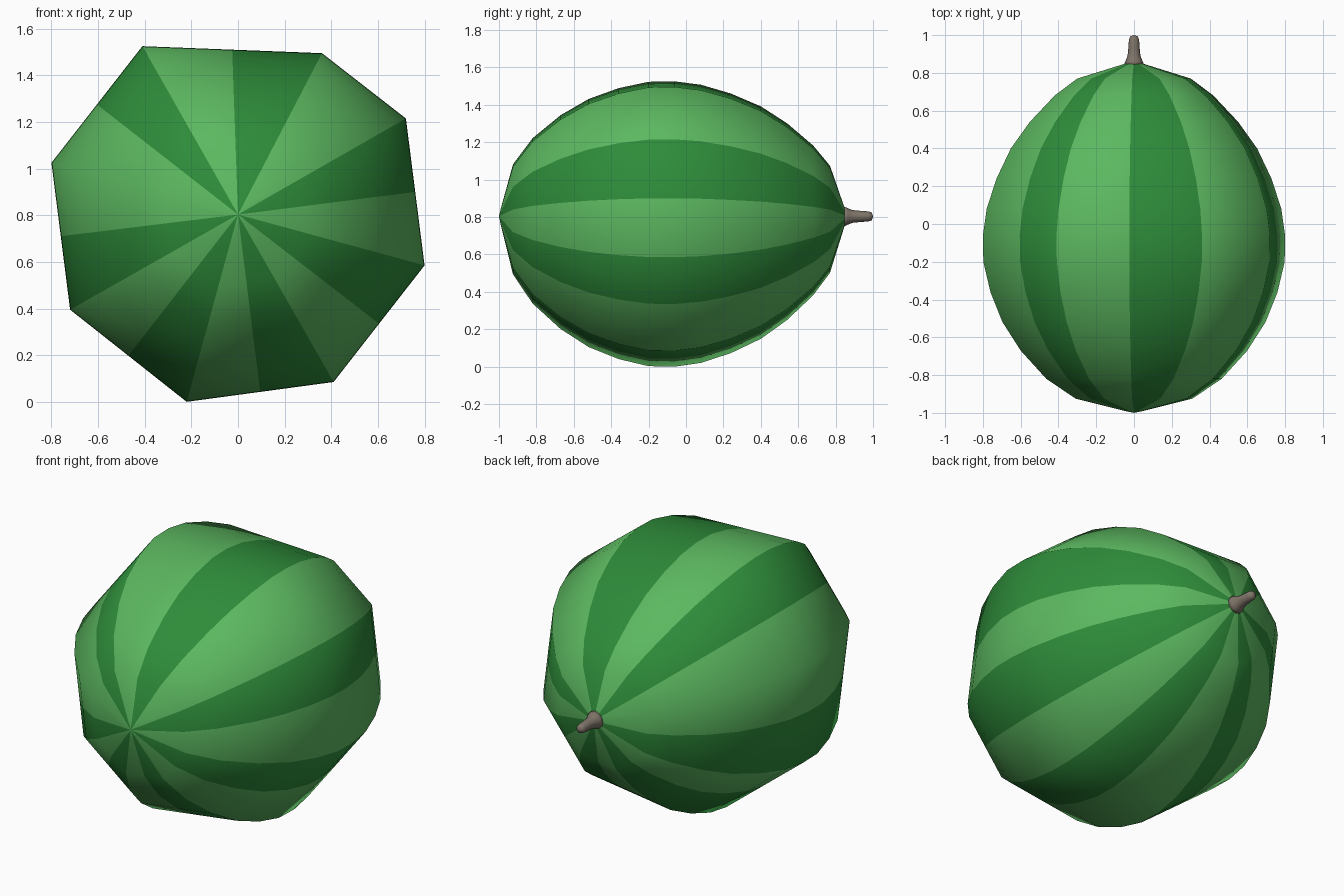
import bpy, bmesh
from math import cos, sin, pi
from mathutils import Vector

if "Cube" in bpy.data.objects:
    bpy.data.objects.remove(bpy.data.objects["Cube"])

CZ = 0.803


def material(name, rgb):
    m = bpy.data.materials.new(name)
    m.diffuse_color = (*rgb, 1)
    m.use_nodes = True
    m.node_tree.nodes["Principled BSDF"].inputs["Base Color"].default_value = m.diffuse_color
    return m


def loft(name, section, profile, mats, pick):
    """Sweep a closed (x, z) section along y, scaled by (y, scale) pairs; ends close to a point."""
    bm = bmesh.new()
    n = len(section)
    rings = []
    for y, s in profile:
        if s == 0:
            rings.append([bm.verts.new((0, y, CZ))] * n)
        else:
            rings.append([bm.verts.new((p.x * s, y, CZ + p.y * s)) for p in section])
    for a, b in zip(rings, rings[1:]):
        for i in range(n):
            j = (i + 1) % n
            f = bm.faces.new(list(dict.fromkeys((a[i], a[j], b[j], b[i]))))
            f.material_index = pick(i)
            f.smooth = True
    bmesh.ops.recalc_face_normals(bm, faces=bm.faces)
    me = bpy.data.meshes.new(name)
    bm.to_mesh(me)
    bm.free()
    for m in mats:
        me.materials.append(m)
    ob = bpy.data.objects.new(name, me)
    bpy.context.collection.objects.link(ob)
    return ob


# eight-cornered rind section, going clockwise seen from the front
corners = [Vector((x, z - CZ)) for x, z in (
    (-0.41, 1.525), (0.36, 1.495), (0.72, 1.215), (0.80, 0.585),
    (0.41, 0.085), (-0.22, 0.0), (-0.72, 0.395), (-0.80, 1.025))]

# every side but the short one carries two stripes
section = []
for i, c in enumerate(corners):
    section.append(c)
    if i != 1:
        section.append((c + corners[(i + 1) % 8]) / 2)
dark_strips = {1, 3, 5, 7, 9, 11, 14}

# rind
light = material("light_green", (0.107, 0.479, 0.117))
dark = material("dark_green", (0.027, 0.262, 0.042))
rind = [(-1.0, 0), (-0.99, 0.06), (-0.925, 0.385), (-0.82, 0.58), (-0.67, 0.75),
        (-0.52, 0.87), (-0.36, 0.95), (-0.20, 0.997), (-0.06, 1.0), (0.08, 0.975),
        (0.24, 0.91), (0.40, 0.815), (0.54, 0.69), (0.68, 0.525), (0.77, 0.375),
        (0.85, 0.055), (0.86, 0)]


def stripe(i):
    return int(i in dark_strips)


loft("melon_rind", section, rind, [light, dark], stripe)

# stem
circle = [Vector((cos(2 * pi * k / 12), sin(2 * pi * k / 12))) for k in range(12)]
stem = [(0.83, 0), (0.845, 0.053), (0.865, 0.044), (0.89, 0.034), (0.93, 0.03),
        (0.975, 0.027), (0.993, 0.021), (1.0, 0)]
loft("stem", circle, stem, [material("stem_brown", (0.21, 0.175, 0.14))], lambda i: 0)
